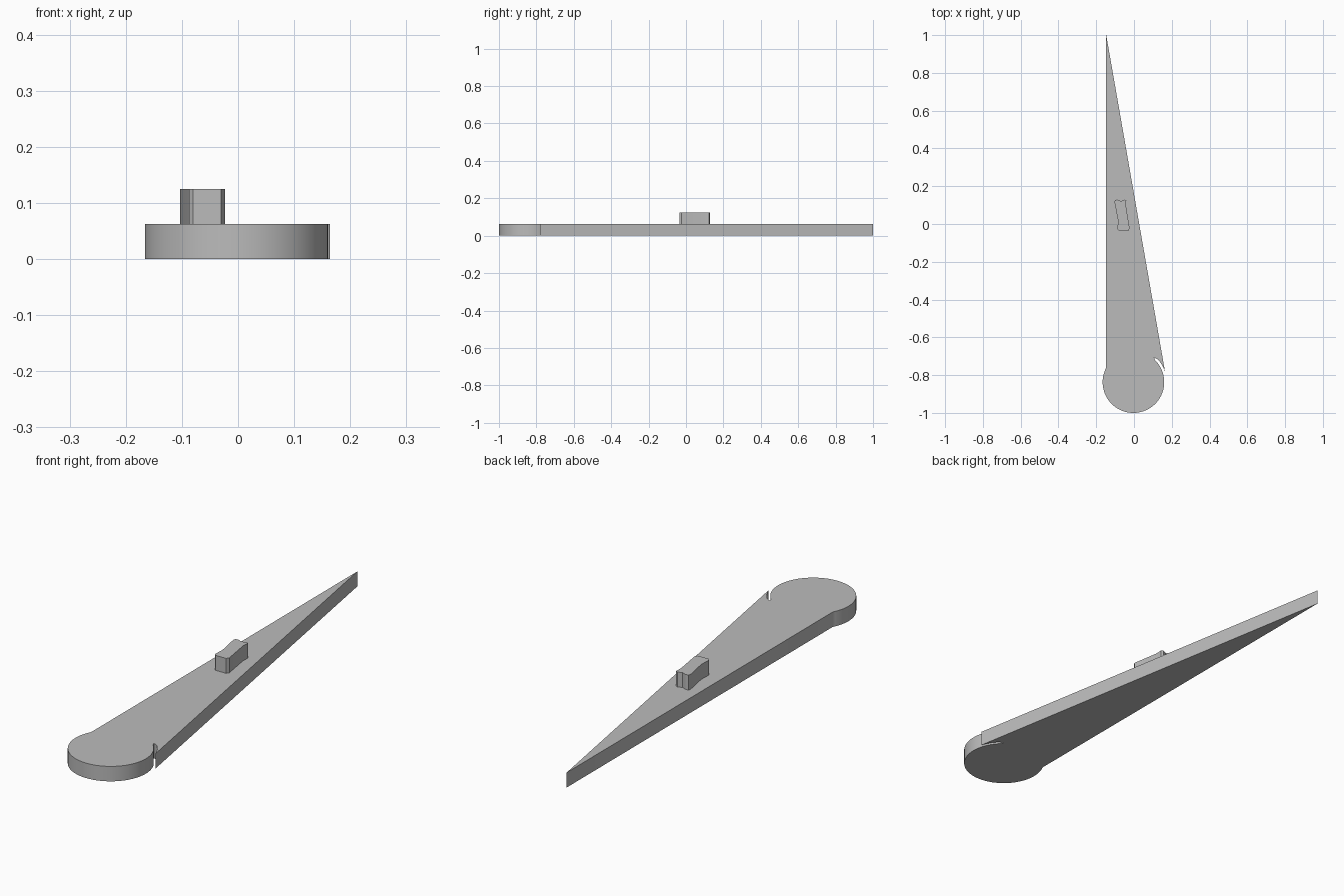
import bpy
import bmesh
from math import cos, sin, radians

cube = bpy.data.objects.get("Cube")
if cube:
    bpy.data.objects.remove(cube, do_unlink=True)

grey = bpy.data.materials.new("plain grey")
grey.use_nodes = True
colour = (0.5, 0.5, 0.5, 1)
grey.diffuse_color = colour
grey.node_tree.nodes["Principled BSDF"].inputs["Base Color"].default_value = colour


def plate(name, outline, bottom, top):
    """Extrude a flat outline upward into a solid."""
    bm = bmesh.new()
    base = bm.faces.new([bm.verts.new((x, y, bottom)) for x, y in outline])
    raised = bmesh.ops.extrude_face_region(bm, geom=[base], use_keep_orig=True)
    verts = [v for v in raised["geom"] if isinstance(v, bmesh.types.BMVert)]
    bmesh.ops.translate(bm, verts=verts, vec=(0, 0, top - bottom))
    bmesh.ops.recalc_face_normals(bm, faces=bm.faces)
    mesh = bpy.data.meshes.new(name)
    bm.to_mesh(mesh)
    bm.free()
    mesh.materials.append(grey)
    obj = bpy.data.objects.new(name, mesh)
    bpy.context.collection.objects.link(obj)
    bpy.ops.object.select_all(action="DESELECT")
    obj.select_set(True)
    bpy.context.view_layer.objects.active = obj
    bpy.ops.object.shade_smooth_by_angle(angle=radians(30))
    return obj


# Round end, swept clockwise from the notch to the straight edge
steps = 72
start, end = 46, -208
radius, centre_y = 0.163, -0.837
arc = []
for i in range(steps + 1):
    a = radians(start + (end - start) * i / steps)
    arc.append((-0.003 + radius * cos(a), centre_y + radius * sin(a)))

# Long tapering blade with a barbed corner beside the round end
barb = [(0.164, -0.78), (0.148, -0.745), (0.128, -0.718), (0.106, -0.706)]
plate("tapered_blade", [(-0.147, 1.0)] + barb + arc, 0, 0.0625)

# Small raised peg with a notched back end
peg = [(-0.101, 0.127), (-0.088, 0.129), (-0.069, 0.121), (-0.05, 0.129),
       (-0.041, 0.124), (-0.042, 0.092), (-0.023, -0.024), (-0.03, -0.036),
       (-0.08, -0.036), (-0.087, -0.028), (-0.085, 0.02), (-0.103, 0.115)]
plate("raised_peg", peg, 0.0625, 0.125)
